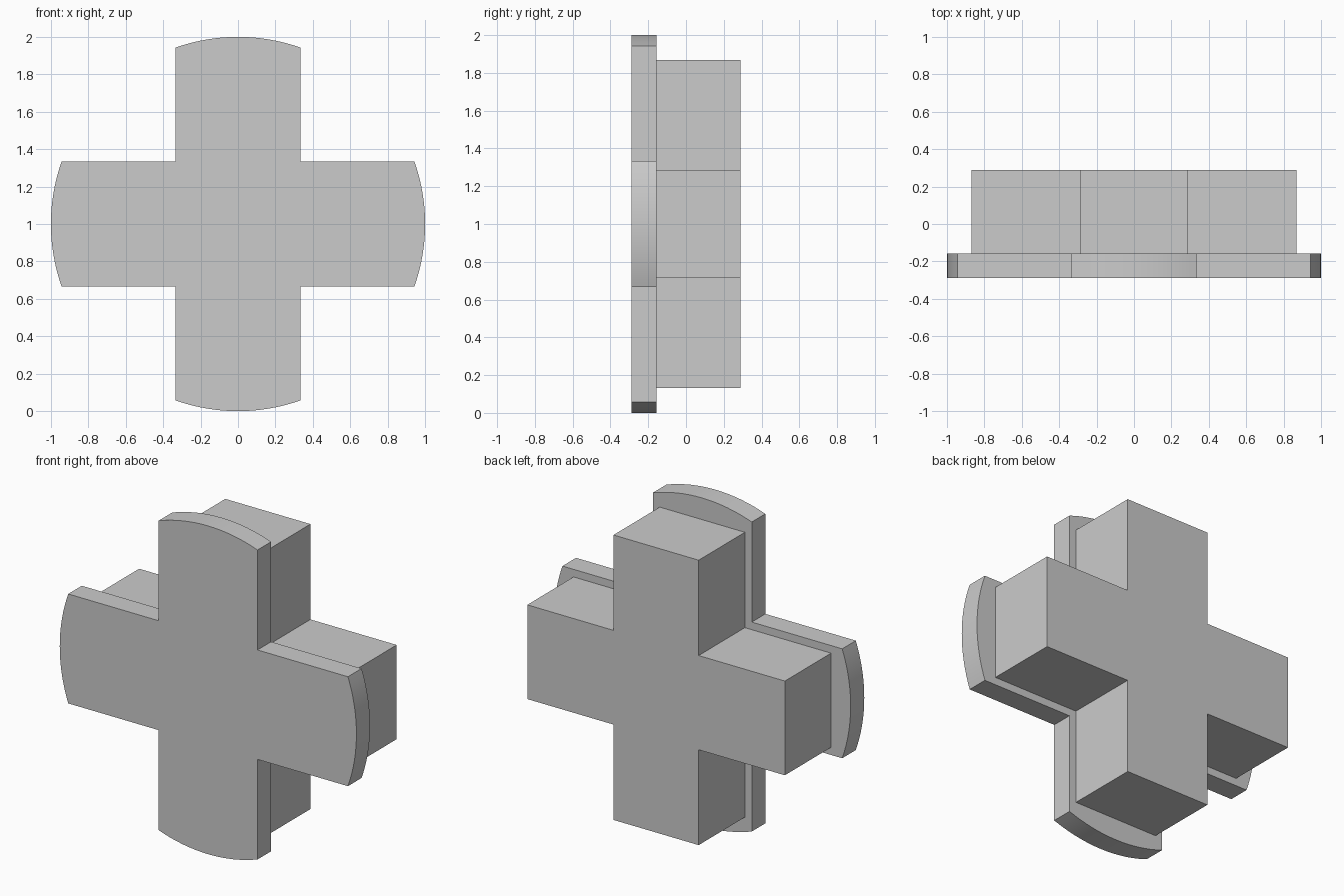
import bpy
import bmesh
from math import asin, cos, sin, pi, radians

if "Cube" in bpy.data.objects:
    bpy.data.objects.remove(bpy.data.objects["Cube"])

grey = bpy.data.materials.new("plain grey")
grey.use_nodes = True
grey.diffuse_color = (0.6, 0.6, 0.6, 1)
grey.node_tree.nodes["Principled BSDF"].inputs["Base Color"].default_value = (0.6, 0.6, 0.6, 1)


def cross_prism(name, arm_end, half_width, y_front, y_back):
    """Extrude a cross along y; arm_end holds one arm's (across, outward) points."""
    outline = []
    for quarter in range(4):
        c, s = cos(quarter * pi / 2), sin(quarter * pi / 2)
        # each arm end, followed by the inner corner leading to the next arm
        for out, across in arm_end + [(half_width, half_width)]:
            outline.append((out * c - across * s, 1 + out * s + across * c))
    bm = bmesh.new()
    face = bm.faces.new([bm.verts.new((x, y_front, z)) for x, z in outline])
    extruded = bmesh.ops.extrude_face_region(bm, geom=[face])["geom"]
    moved = [v for v in extruded if isinstance(v, bmesh.types.BMVert)]
    bmesh.ops.translate(bm, verts=moved, vec=(0, y_back - y_front, 0))
    bmesh.ops.recalc_face_normals(bm, faces=bm.faces)
    mesh = bpy.data.meshes.new(name)
    bm.to_mesh(mesh)
    bm.free()
    mesh.materials.append(grey)
    obj = bpy.data.objects.new(name, mesh)
    bpy.context.collection.objects.link(obj)
    bpy.ops.object.select_all(action="DESELECT")
    obj.select_set(True)
    bpy.context.view_layer.objects.active = obj
    bpy.ops.object.shade_smooth_by_angle(angle=radians(30))
    return obj


# Front plate: arms end on a common unit circle
half = 1 / 3
steps = 16
sweep = asin(half)
rounded_end = [(cos(a), sin(a)) for a in
               (sweep * (2 * i / steps - 1) for i in range(steps + 1))]
cross_prism("front_plate", rounded_end, half, -0.288, -0.157)

# Rear body: narrower, square-ended cross
body_half = 0.287
square_end = [(0.868, -body_half), (0.868, body_half)]
cross_prism("rear_body", square_end, body_half, -0.157, 0.288)
